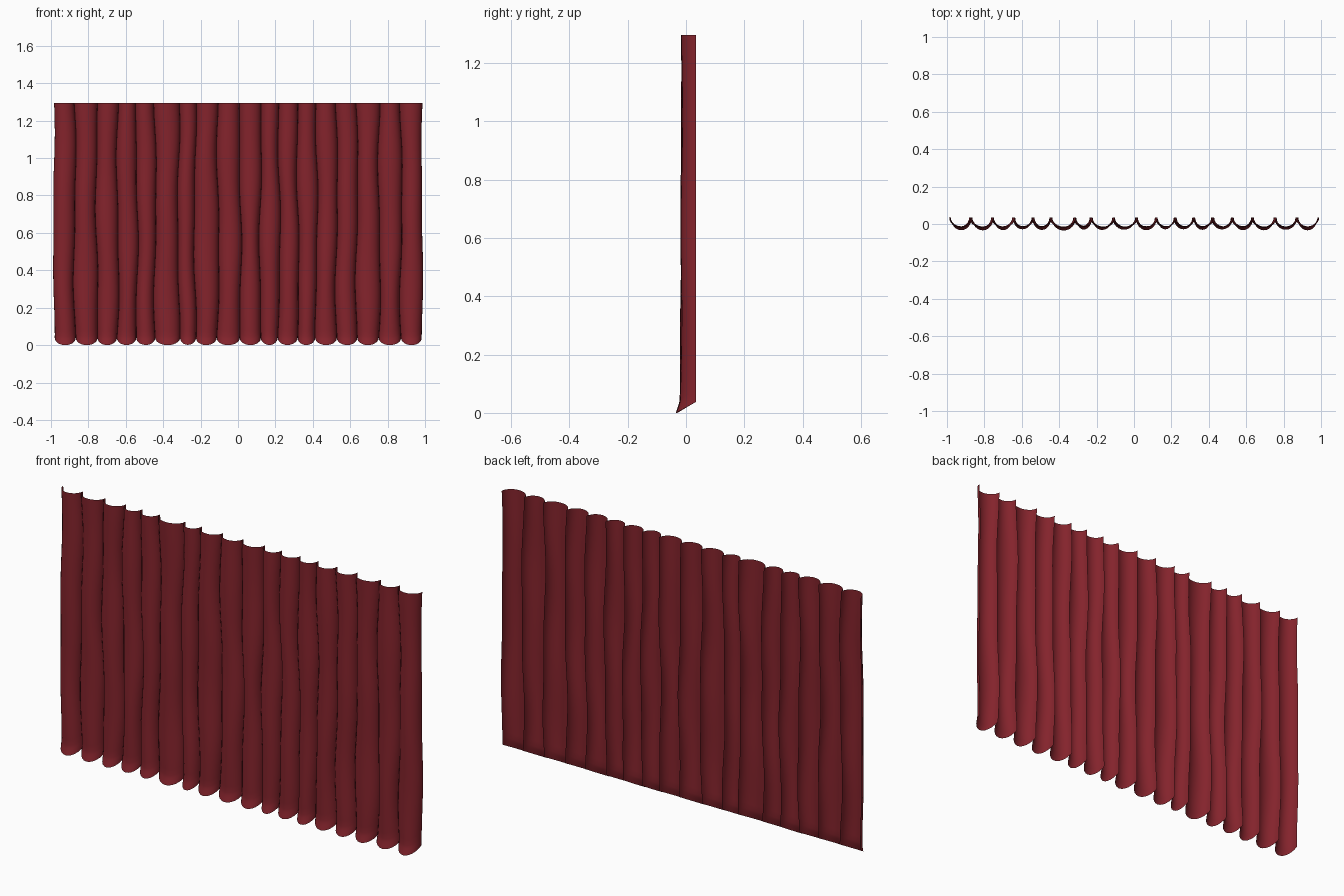
import bpy, bmesh, math, random

if "Cube" in bpy.data.objects:
    bpy.data.objects.remove(bpy.data.objects["Cube"])

random.seed(4)
HEIGHT, BACK_Y = 1.295, 0.035
SEG = 12          # strips across each fold
ROWS = 44         # rows above the hem

# creases between neighbouring folds
creases = [-0.985, -0.873, -0.755, -0.643, -0.541, -0.443, -0.318, -0.23, -0.107,
           0.012, 0.12, 0.22, 0.32, 0.42, 0.527, 0.635, 0.755, 0.872, 0.985]
sway = [(random.uniform(0, 6.28), random.uniform(0, 6.28)) for _ in creases]


def crease_x(i, z):
    """Crease position, wandering gently down the cloth."""
    a, b = sway[i]
    amp = 0.6 if i in (0, len(creases) - 1) else 1.0
    return creases[i] + amp * (0.006 * math.sin(5.5 * z + a) + 0.003 * math.sin(12 * z + b))


# row heights, denser at the flared hem
levels = [0, 0.006, 0.014, 0.024, 0.035]
levels += [0.035 + (1 - 0.035) * k / ROWS for k in range(1, ROWS + 1)]

bm = bmesh.new()
grid = []
n_folds = len(creases) - 1
for t in levels:
    row = []
    for f in range(n_folds):
        width = creases[f + 1] - creases[f]
        depth = 0.047 + 0.12 * (width - 0.09)
        first = 0 if f == 0 else 1
        for s in range(first, SEG + 1):
            ang = math.pi * s / SEG
            u = 0.5 - 0.5 * math.cos(ang)
            bulge = math.sin(ang)
            # scalloped hem: the creases end higher than the bulges
            low = 0.038 * (1 - bulge) + 0.02 * max(0, 0.112 - width) * 10 * 0.3
            z = low + (HEIGHT - low) * t
            x0, x1 = crease_x(f, z), crease_x(f + 1, z)
            d = depth + 0.002 * math.sin(9 * z + sway[f][1])
            d += 0.013 * max(0, 1 - t / 0.03) + 0.004 * max(0, 1 - t / 0.7)
            row.append(bm.verts.new((x0 + (x1 - x0) * u, BACK_Y - d * bulge, z)))
    grid.append(row)
for r0, r1 in zip(grid, grid[1:]):
    for c in range(len(r0) - 1):
        bm.faces.new((r0[c], r0[c + 1], r1[c + 1], r1[c]))

# pleated curtain sheet
mesh = bpy.data.meshes.new("curtain")
bm.to_mesh(mesh)
bm.free()
curtain = bpy.data.objects.new("curtain", mesh)
bpy.context.collection.objects.link(curtain)
mat = bpy.data.materials.new("red_velvet")
mat.diffuse_color = (0.23, 0.017, 0.025, 1)
mat.use_nodes = True
mat.node_tree.nodes["Principled BSDF"].inputs["Base Color"].default_value = mat.diffuse_color
mesh.materials.append(mat)

bpy.context.view_layer.objects.active = curtain
curtain.select_set(True)
bpy.ops.object.shade_smooth_by_angle(angle=math.radians(50))
